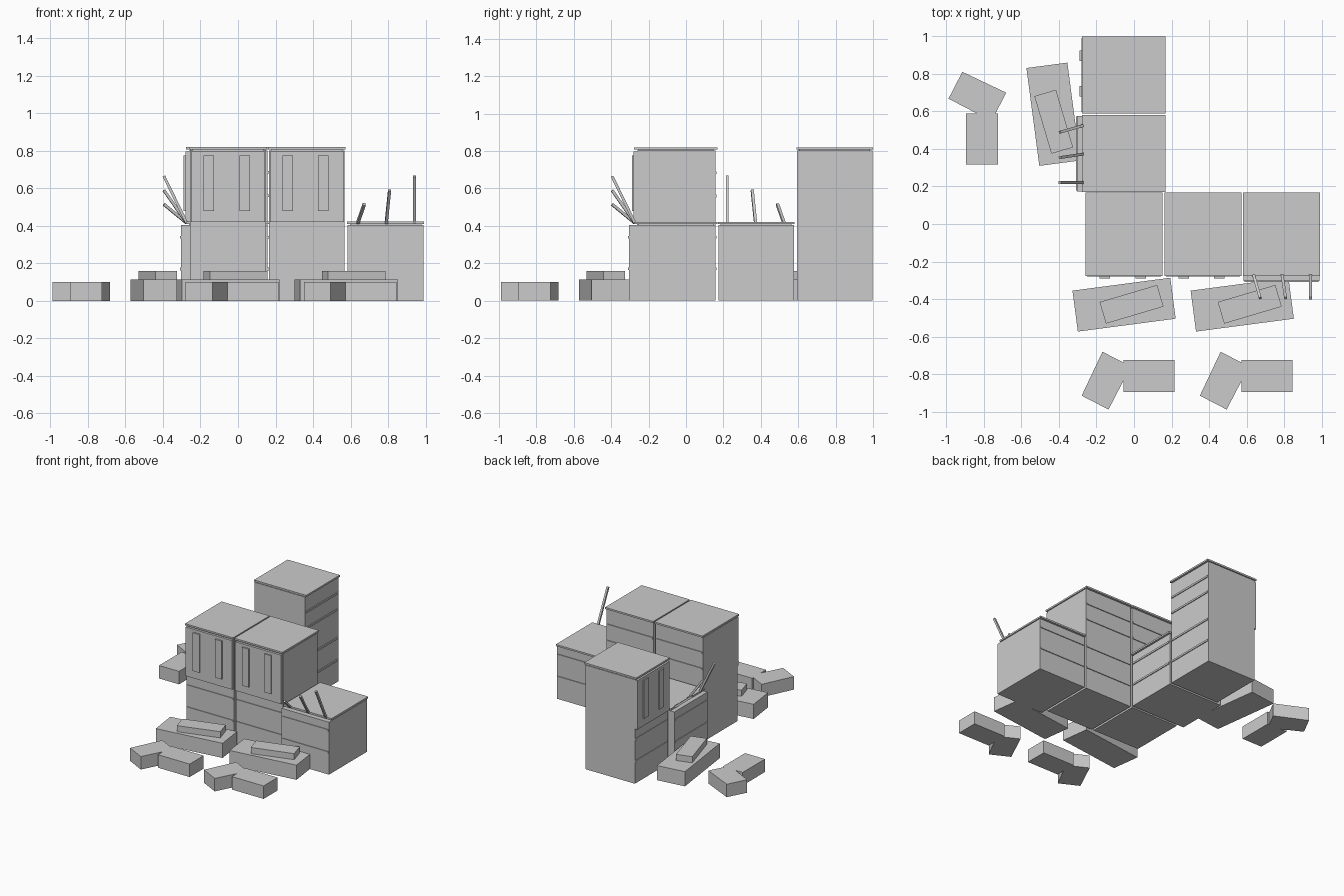
import bpy, bmesh
from math import radians
from mathutils import Matrix, Vector

if "Cube" in bpy.data.objects:
    bpy.data.objects.remove(bpy.data.objects["Cube"], do_unlink=True)

grey = bpy.data.materials.new("plain_grey")
grey.use_nodes = True
grey.diffuse_color = (0.6, 0.6, 0.6, 1)
grey.node_tree.nodes["Principled BSDF"].inputs["Base Color"].default_value = (0.6, 0.6, 0.6, 1)


def finish(name, bm, place):
    """Turn a bmesh into a named object, moved into its place in the room."""
    bm.transform(place)
    bmesh.ops.recalc_face_normals(bm, faces=bm.faces)
    mesh = bpy.data.meshes.new(name)
    bm.to_mesh(mesh)
    bm.free()
    mesh.materials.append(grey)
    ob = bpy.data.objects.new(name, mesh)
    bpy.context.collection.objects.link(ob)
    return ob


def box(name, lo, hi, place, turn=0):
    """Box between two corners, turned about its own centre."""
    lo, hi = Vector(lo), Vector(hi)
    bm = bmesh.new()
    bmesh.ops.create_cube(bm, size=1)
    shape = (Matrix.Translation((lo + hi) / 2) @ Matrix.Rotation(radians(turn), 4, "Z")
             @ Matrix.Diagonal((*(hi - lo), 1)))
    bm.transform(shape)
    return finish(name, bm, place)


def prism(name, outline, height, place):
    bm = bmesh.new()
    face = bm.faces.new([bm.verts.new((x, y, 0)) for x, y in outline])
    top = bmesh.ops.extrude_face_region(bm, geom=[face])["geom"]
    bmesh.ops.translate(bm, vec=(0, 0, height),
                        verts=[v for v in top if isinstance(v, bmesh.types.BMVert)])
    return finish(name, bm, place)


def stick(name, a, b, place, width=0.015):
    a, b = Vector(a), Vector(b)
    bm = bmesh.new()
    bmesh.ops.create_cube(bm, size=1)
    shape = (Matrix.Translation((a + b) / 2) @ (b - a).to_track_quat("Z", "Y").to_matrix().to_4x4()
             @ Matrix.Diagonal((width, width, (b - a).length, 1)))
    bm.transform(shape)
    return finish(name, bm, place)


WIDTH, BACK = 0.41, 0.158


def cabinet(name, front, height, shelves, place):
    """Carcass with a lid on a narrow shadow gap and shelf edges showing front and back."""
    box(name + "_body", (0.003, front, 0), (WIDTH - 0.003, BACK, height - 0.018), place)
    box(name + "_lid_spacer", (0.015, -0.255, height - 0.02), (WIDTH - 0.015, BACK - 0.012, height - 0.01), place)
    box(name + "_lid", (0, -0.277, height - 0.013), (WIDTH, 0.168, height), place)
    for z in shelves:
        box(name + "_shelf_edge", (0.008, front - 0.005, z - 0.007),
            (WIDTH - 0.008, BACK + 0.006, z + 0.007), place)


def tall_cabinet(place):
    cabinet("tall_cabinet", -0.262, 0.82, (0.17, 0.34, 0.56, 0.685), place)
    box("cabinet_door", (0.008, -0.28, 0.42), (WIDTH - 0.008, -0.262, 0.797), place)
    for x in (0.075, 0.265):
        box("door_handle", (x, -0.29, 0.48), (x + 0.056, -0.28, 0.775), place)


def low_cabinet(place):
    cabinet("low_cabinet", -0.305, 0.422, (0.17, 0.34), place)
    # fanned levers leaning out over the front edge
    for x0, x1, z in ((0.056, 0.091, 0.515), (0.208, 0.226, 0.59), (0.359, 0.359, 0.665)):
        stick("lever", (x0, -0.273, 0.415), (x1, -0.395, z), place)


def floor_pieces(place):
    """Turned plinth with a smaller block on it, and a bent block in front."""
    box("plinth", (-0.316, -0.54, 0), (0.21, -0.32, 0.113), place, 7.5)
    box("plinth_block", (-0.173, -0.488, 0.113), (0.147, -0.368, 0.16), place, 16.5)
    bent = ((-0.168, -0.681), (-0.056, -0.739), (-0.056, -0.725), (0.215, -0.725), (0.215, -0.895),
            (-0.056, -0.895), (-0.056, -0.835), (-0.136, -0.989), (-0.279, -0.915))
    prism("bent_block", bent, 0.1, place)


def shift(x):
    return Matrix.Translation((x, 0, 0))


# the side wing repeats the front row, turned a quarter to face -x
wing = Matrix.Translation((0, 1.162, 0)) @ Matrix.Rotation(radians(-90), 4, "Z")

tall_cabinet(shift(-0.258))
floor_pieces(shift(0))
for side in (Matrix.Identity(4), wing):
    tall_cabinet(side @ shift(0.162))
    low_cabinet(side @ shift(0.582))
    floor_pieces(side @ shift(0.63))
